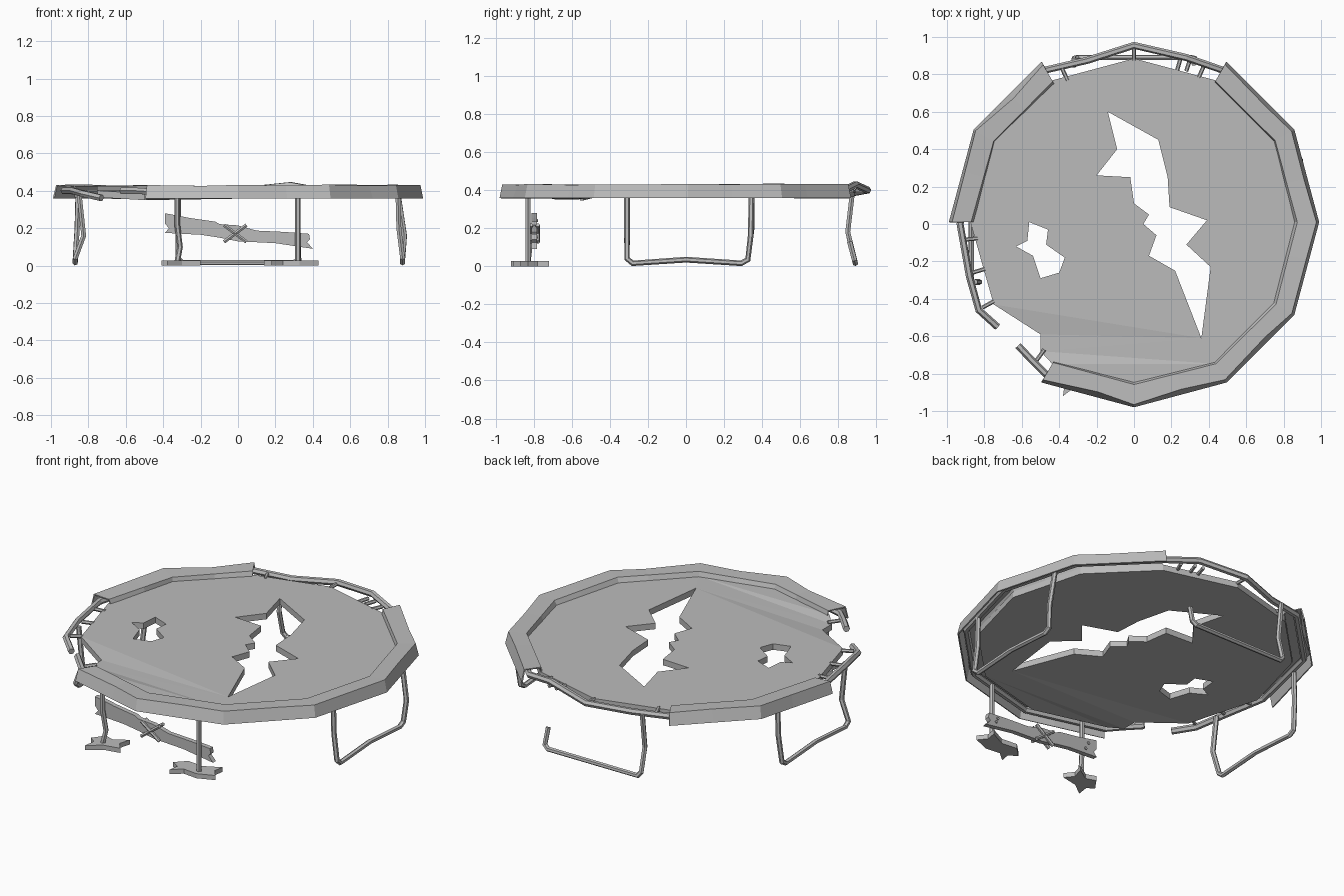
import bpy, bmesh, math, random
from mathutils import Vector

random.seed(4)
if "Cube" in bpy.data.objects:
    bpy.data.objects.remove(bpy.data.objects["Cube"], do_unlink=True)

grey = bpy.data.materials.new("plain_grey")
grey.use_nodes = True
grey.diffuse_color = (0.5, 0.5, 0.5, 1)
grey.node_tree.nodes["Principled BSDF"].inputs["Base Color"].default_value = (0.5, 0.5, 0.5, 1)


def finish(name, data):
    """Link data as an object, turn curves into meshes, apply the colour."""
    ob = bpy.data.objects.new(name, data)
    bpy.context.collection.objects.link(ob)
    if ob.type == 'CURVE':
        bpy.ops.object.select_all(action='DESELECT')
        ob.select_set(True)
        bpy.context.view_layer.objects.active = ob
        bpy.ops.object.convert(target='MESH')
        ob = bpy.context.view_layer.objects.active
        for p in ob.data.polygons:
            p.use_smooth = False
    ob.data.materials.clear()
    ob.data.materials.append(grey)
    return ob


def add_spline(cu, pts, closed):
    s = cu.splines.new('POLY')
    s.points.add(len(pts) - 1)
    for p, co in zip(s.points, pts):
        p.co = (*co, 1) if len(co) == 3 else (*co, 0, 1)
    s.use_cyclic_u = closed


def tube(name, pts, r):
    cu = bpy.data.curves.new(name, 'CURVE')
    cu.dimensions = '3D'
    cu.bevel_depth = r
    cu.bevel_resolution = 1
    cu.use_fill_caps = True
    add_spline(cu, pts, False)
    return finish(name, cu)


def slab(name, loops, half):
    """Flat outline, with holes after the first loop, extruded both ways."""
    cu = bpy.data.curves.new(name, 'CURVE')
    cu.dimensions = '2D'
    cu.fill_mode = 'BOTH'
    cu.extrude = half
    for loop in loops:
        add_spline(cu, loop, True)
    return finish(name, cu)


def ring(deg, r):
    a = math.radians(deg)
    return (r * math.cos(a), r * math.sin(a) + 0.01)


# Torn jumping mat with two holes
edge = [ring(a, 0.875) for a in range(-120, 181, 30)]
edge += [(-0.75, -0.43), (-0.5, -0.59), (-0.5, -0.68)]
big_tear = [(-.14, .6), (.13, .45), (.18, .25), (.19, .09), (.39, .02), (.28, -.11),
            (.41, -.23), (.36, -.61), (.22, -.25), (.08, -.17), (.12, -.06), (.05, 0),
            (.08, .05), (0, .11), (-.02, .25), (-.2, .26), (-.09, .4)]
small_tear = [(-.56, .01), (-.46, -.03), (-.47, -.11), (-.37, -.18), (-.4, -.26),
              (-.5, -.29), (-.54, -.17), (-.63, -.12), (-.57, -.09)]
mat = slab("mat", [edge, big_tear, small_tear], 0.018)
mat.location.z = 0.383
for v in mat.data.vertices:
    if v.co.x < -0.48 and v.co.y < -0.5:
        v.co.z -= 0.015


# Padded edge cover: a bent shell swept along the twelve-sided rim
def cover(name, start, end):
    profile = [(0.99, 0.36), (0.975, 0.433), (0.872, 0.428), (0.856, 0.39)]
    bm = bmesh.new()
    rows = []
    for a in range(start, end + 1, 30):
        row = []
        for i, (r, z) in enumerate(profile):
            x, y = ring(a, r + random.uniform(-0.006, 0.006) * (i > 0))
            row.append(Vector((x, y, z + random.uniform(-0.003, 0.002) * (i > 0))))
        if rows:
            # worn point part way along each side
            t = random.uniform(0.35, 0.65)
            mid = [p.lerp(q, t) for p, q in zip(rows[-1], row)]
            mid[1] += Vector((-mid[1].x, -mid[1].y, -0.3)) * random.uniform(0, 0.02)
            rows.append(mid)
        rows.append(row)
    rows = [[bm.verts.new(p) for p in row] for row in rows]
    for a, b in zip(rows, rows[1:]):
        for i in range(3):
            bm.faces.new((a[i], b[i], b[i + 1], a[i + 1]))
    bmesh.ops.recalc_face_normals(bm, faces=bm.faces)
    if sum(f.normal.z for f in bm.faces) < 0:
        bmesh.ops.reverse_faces(bm, faces=bm.faces)
    me = bpy.data.meshes.new(name)
    bm.to_mesh(me)
    bm.free()
    ob = finish(name, me)
    mod = ob.modifiers.new("thickness", 'SOLIDIFY')
    mod.thickness = 0.008
    mod.offset = -1


cover("long_edge_cover", -120, 60)
cover("short_edge_cover", 120, 180)

# Bent rim rail, broken on one side
rail = [(-.73, -.55, .362), (-.83, -.46, .385), (-.88, -.28, .4), (-.93, 0, .4)]
rail += [(*ring(a, 0.94), 0.395) for a in (150, 120)]
rail += [(-.25, .875, .385), (0, .955, .4), (.28, .89, .43)]
rail += [(*ring(a, 0.94), 0.395) for a in range(60, -121, -30)]
rail += [(-.54, -.735, .4), (-.62, -.65, .4)]
tube("rim_rail", rail, 0.019)

# Springs that show between mat and rail
for i, (x, y) in enumerate([(0, .91), (-.37, .8), (.24, .855), (.36, .815), (.29, .85),
                            (-.87, -.08), (-.83, -.25), (-.78, -.43), (-.5, -.7)]):
    c = Vector((x, y, 0.395))
    d = Vector((x, y, 0)).normalized() * 0.035
    tube(f"spring_{i + 1}", [c - d, c + d], 0.011)

# Bent leg frames
tube("left_leg", [(.855, -.31, .39), (.86, -.31, .2), (.88, -.31, .04), (.88, -.28, .016),
                  (.88, 0, .035), (.88, .29, .016), (.88, .325, .035), (.89, .34, .16),
                  (.855, .345, .39)], 0.015)
tube("right_leg", [(-.85, -.31, .39), (-.825, -.31, .16), (-.87, -.31, .04), (-.87, -.28, .016),
                   (-.87, 0, .035), (-.87, .29, .016), (-.87, .325, .035),
                   (-.86, .345, .2), (-.855, .345, .39)], 0.015)
tube("back_leg", [(-.32, .875, .39), (-.32, .85, .18), (-.32, .885, .04), (-.3, .89, .016),
                  (.3, .89, .016), (.325, .885, .035), (.32, .86, .13)], 0.015)
tube("front_right_post", [(-.325, -.83, .39), (-.325, -.83, .22), (-.31, -.82, .1),
                          (-.325, -.83, .02)], 0.015)
tube("front_left_post", [(.32, -.83, .39), (.32, -.83, .02)], 0.015)

# Splintered board feet
foot_a = [(-.41, -.82), (-.36, -.75), (-.3, -.77), (-.22, -.72), (-.24, -.79), (-.2, -.84),
          (-.3, -.86), (-.38, -.92), (-.37, -.85)]
foot_b = [(.14, -.82), (.2, -.76), (.3, -.77), (.4, -.72), (.39, -.78), (.43, -.83),
          (.33, -.87), (.24, -.86), (.18, -.91), (.19, -.85)]
for name, outline in (("front_right_foot", foot_a), ("front_left_foot", foot_b)):
    slab(name, [outline], 0.014).location.z = 0.014

# Jagged plank tied across the front posts
plank = slab("plank", [[(-.39, .28), (-.26, .255), (-.12, .235), (-.1, .222), (0, .215),
                        (.1, .187), (.25, .18), (.38, .17), (.385, .14), (.37, .125),
                        (.4, .09), (.2, .12), (0, .13), (-.1, .15), (-.2, .165),
                        (-.39, .175), (-.37, .2), (-.39, .225)]], 0.014)
plank.rotation_euler.x = math.pi / 2
plank.location.y = -0.797

# Crossed ties around the plank's middle
for side, y in (("front", -0.815), ("back", -0.779)):
    for k, s in (("up", 1), ("down", -1)):
        tube(f"{side}_tie_{k}", [(-.06 - .015, y, .172 - .045 * s),
                                 (.06 - .015, y, .172 + .045 * s)], 0.011)

# Nails through plank and posts
for i, (x, z) in enumerate([(-.33, .24), (-.31, .2), (.32, .155), (.33, .13)]):
    tube(f"nail_{i + 1}", [(x, -.81, z), (x, -.777, z)], 0.009)
